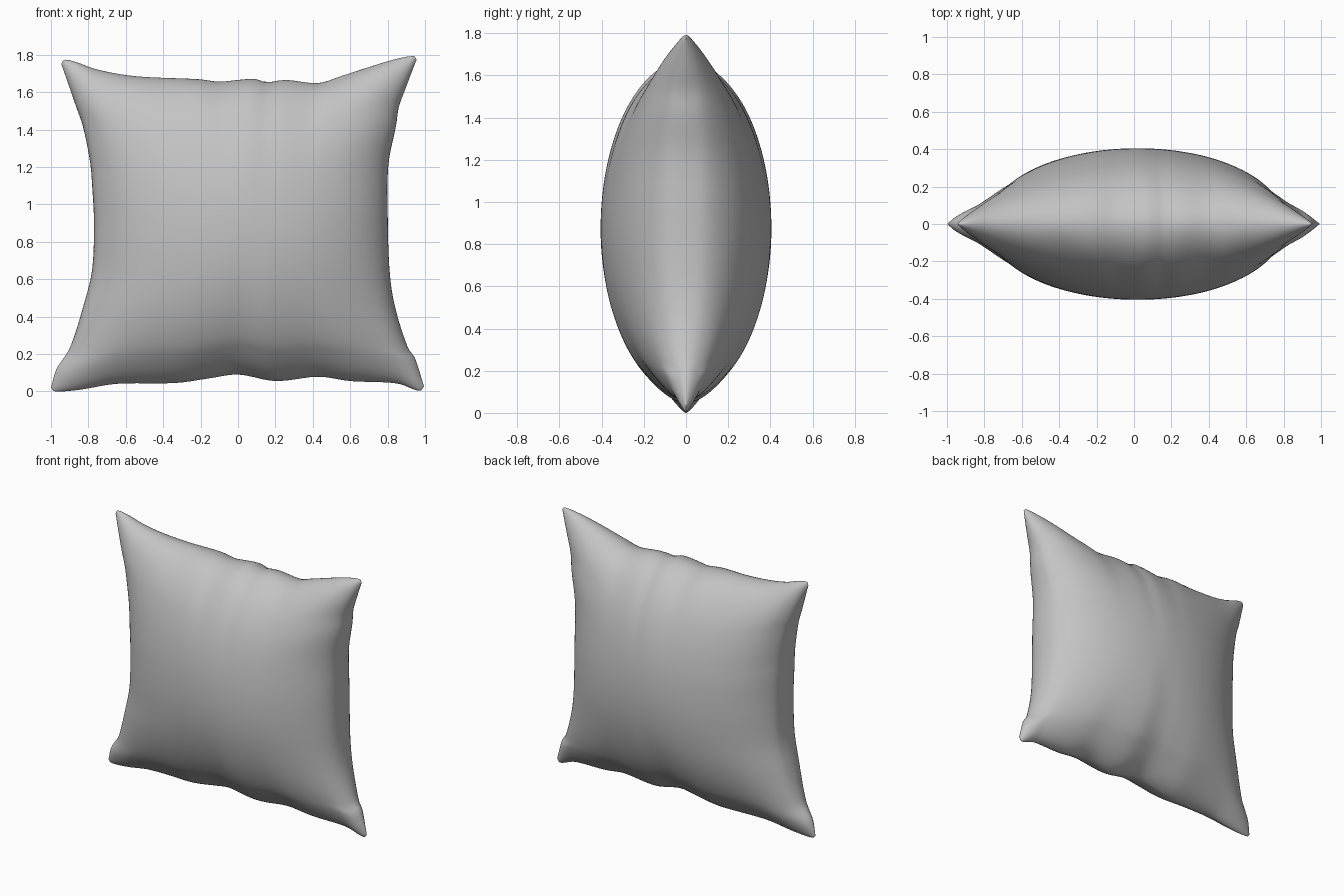
import bpy, bmesh, math
from mathutils import Vector

if "Cube" in bpy.data.objects:
    bpy.data.objects.remove(bpy.data.objects["Cube"])

N = 72

# Seam outline in (x, z), one list per side, corner to corner
TOP = [(-.945, 1.75), (-.93, 1.772), (-.88, 1.765), (-.75, 1.72), (-.55, 1.685), (-.2, 1.668),
       (-.1, 1.655), (0, 1.665), (.1, 1.67), (.15, 1.652), (.25, 1.665), (.43, 1.648),
       (.55, 1.685), (.72, 1.74), (.85, 1.778), (.94, 1.792), (.955, 1.775)]
BOTTOM = [(-1, .02), (-.98, 0), (-.85, .008), (-.65, .04), (-.33, .045), (-.15, .07), (0, .09),
          (.2, .055), (.43, .078), (.6, .055), (.85, .042), (.97, .003), (.995, .025)]
LEFT = [(-1, .02), (-.97, .12), (-.9, .23), (-.82, .48), (-.78, .65), (-.77, .9),
        (-.78, 1.1), (-.79, 1.22), (-.83, 1.42), (-.865, 1.52), (-.92, 1.68), (-.945, 1.75)]
RIGHT = [(.995, .025), (.945, .18), (.91, .23), (.84, .45), (.81, .65), (.80, 1.0),
         (.805, 1.22), (.845, 1.42), (.86, 1.52), (.90, 1.63), (.955, 1.775)]


def curve(points):
    """Smooth interpolation of a side by normalised length."""
    p = [Vector(q) for q in points]
    d = [0.0]
    for a, b in zip(p, p[1:]):
        d.append(d[-1] + (b - a).length)
    d = [x / d[-1] for x in d]
    n = len(p)
    m = []
    for i in range(n):
        a, b = max(i - 1, 0), min(i + 1, n - 1)
        m.append((p[b] - p[a]) / (d[b] - d[a]))

    def at(t):
        i = 0
        while i < n - 2 and t > d[i + 1]:
            i += 1
        h = d[i + 1] - d[i]
        s = (t - d[i]) / h
        return ((2*s**3 - 3*s**2 + 1) * p[i] + (s**3 - 2*s**2 + s) * h * m[i]
                + (3*s**2 - 2*s**3) * p[i + 1] + (s**3 - s**2) * h * m[i + 1])
    return at


top, bottom, left, right = map(curve, (TOP, BOTTOM, LEFT, RIGHT))


def outline_patch(a, b):
    """Blend the four sides into a filled sheet."""
    ruled = (1-b)*bottom(a) + b*top(a) + (1-a)*left(b) + a*right(b)
    corners = ((1-a)*(1-b)*bottom(0) + a*(1-b)*bottom(1)
               + (1-a)*b*top(0) + a*b*top(1))
    return ruled - corners


def puff(u, v, side):
    """Half thickness of the stuffed cushion, with faint seam gathers."""
    fu = max(0, 1 - u*u) ** .49
    fv = max(0, 1 - v*v) ** (.53 if v > 0 else .60)
    near = math.exp(-((1 - abs(v)) / .1)) * (1 - u*u)
    gather = 1 + .10 * near * math.sin(13*u + 2*side + 3*v) * math.cos(5*u + side)
    return .405 * fu * fv * gather


# Cushion: two puffed panels sharing one seam
bm = bmesh.new()
grids = []
for side in (-1, 1):
    grid = []
    for j in range(N + 1):
        row = []
        for i in range(N + 1):
            if side == 1 and (i in (0, N) or j in (0, N)):
                row.append(grids[0][j][i])
                continue
            u = math.sin(math.pi/2 * (2*i/N - 1))
            v = math.sin(math.pi/2 * (2*j/N - 1))
            q = outline_patch((u + 1)/2, (v + 1)/2)
            row.append(bm.verts.new((q.x, side * puff(u, v, side), q.y)))
        grid.append(row)
    grids.append(grid)
    for j in range(N):
        for i in range(N):
            f = [grid[j][i], grid[j][i+1], grid[j+1][i+1], grid[j+1][i]]
            bm.faces.new(f if side == -1 else f[::-1])
# rest exactly on the ground
low = min(v.co.z for v in bm.verts)
for v in bm.verts:
    v.co.z -= low
mesh = bpy.data.meshes.new("cushion")
bm.to_mesh(mesh)
bm.free()
cushion = bpy.data.objects.new("cushion", mesh)
bpy.context.collection.objects.link(cushion)

# Plain grey cloth
cloth = bpy.data.materials.new("grey cloth")
cloth.diffuse_color = (.55, .55, .55, 1)
cloth.use_nodes = True
cloth.node_tree.nodes["Principled BSDF"].inputs["Base Color"].default_value = cloth.diffuse_color
mesh.materials.append(cloth)
bpy.context.view_layer.objects.active = cushion
cushion.select_set(True)
bpy.ops.object.shade_smooth_by_angle(angle=math.radians(50))
